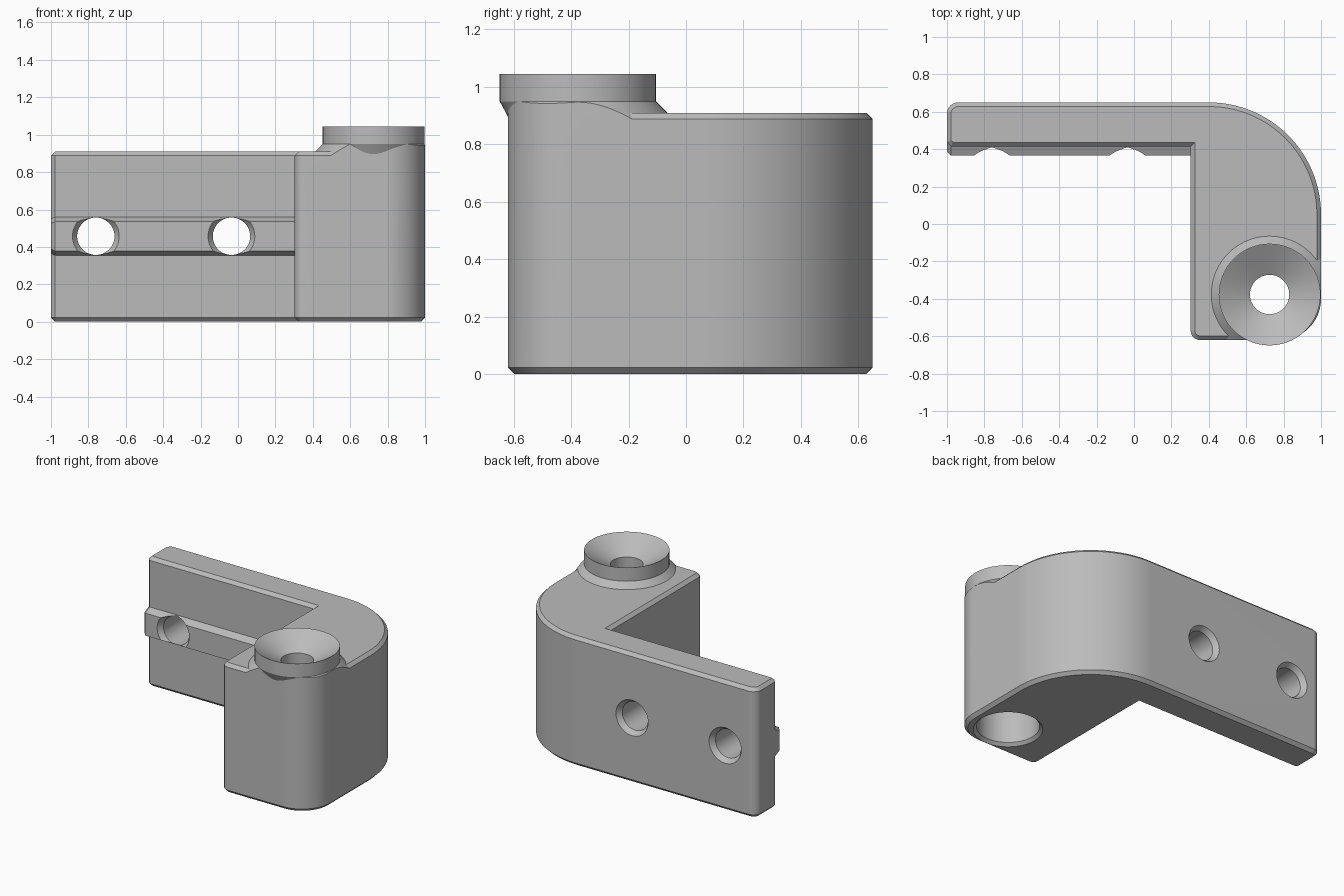
import bpy, bmesh
from math import sin, cos, pi, radians
from mathutils import Vector

cube = bpy.data.objects.get("Cube")
if cube:
    bpy.data.objects.remove(cube, do_unlink=True)

grey = bpy.data.materials.new("light grey")
grey.use_nodes = True
colour = (0.5, 0.5, 0.5, 1)
grey.diffuse_color = colour
grey.node_tree.nodes["Principled BSDF"].inputs["Base Color"].default_value = colour

HEIGHT, CHAMFER = 0.91, 0.022
POST = Vector((0.725, -0.377, 0))


def loft(name, rings, bevel=0):
    """Join equal rings of points into a closed solid, optionally chamfering both end rims."""
    bm = bmesh.new()
    rows = [[bm.verts.new(p) for p in ring] for ring in rings]
    for a, b in zip(rows, rows[1:]):
        for i in range(len(a)):
            j = (i + 1) % len(a)
            bm.faces.new((a[i], a[j], b[j], b[i]))
    caps = [bm.faces.new(rows[0]), bm.faces.new(rows[-1])]
    bmesh.ops.recalc_face_normals(bm, faces=bm.faces)
    if bevel:
        rims = [e for f in caps for e in f.edges]
        bmesh.ops.bevel(bm, geom=rims, offset=bevel, segments=1,
                        affect='EDGES', clamp_overlap=False)
    mesh = bpy.data.meshes.new(name)
    bm.to_mesh(mesh)
    bm.free()
    mesh.materials.append(grey)
    obj = bpy.data.objects.new(name, mesh)
    bpy.context.collection.objects.link(obj)
    return obj


def lathe(name, profile, centre, along_y=False, sides=72):
    """Turn (radius, distance) pairs around z or y."""
    rings = []
    for r, d in profile:
        ring = []
        for i in range(sides):
            u, v = r * cos(2 * pi * i / sides), r * sin(2 * pi * i / sides)
            ring.append(centre + Vector((u, d, v) if along_y else (u, v, d)))
        rings.append(ring)
    return loft(name, rings)


def arc(cx, cy, r, start, steps):
    """Quarter turn, counter-clockwise."""
    angles = [radians(start + 90 * i / steps) for i in range(steps + 1)]
    return [(cx + r * cos(a), cy + r * sin(a)) for a in angles]


def combine(target, tool, operation):
    mod = target.modifiers.new(operation.lower(), 'BOOLEAN')
    mod.operation, mod.solver, mod.object = operation, 'EXACT', tool
    bpy.context.view_layer.objects.active = target
    bpy.ops.object.modifier_apply(modifier=mod.name)
    bpy.data.objects.remove(tool, do_unlink=True)


# L-shaped body with rounded outside corners and chamfered rims
outline = [(-1, 0.437), (-0.978, 0.415), (0.303, 0.415)]
outline += arc(0.353, -0.57, 0.05, 180, 8)
outline += arc(0.78, -0.4, 0.22, 270, 20)
outline += arc(0.4, 0.05, 0.6, 0, 40)
outline += arc(-0.94, 0.59, 0.06, 90, 8)


def prism(name, top, bevel=0):
    return loft(name, [[(x, y, z) for x, y in outline] for z in (0, top)], bevel)


bracket = prism("corner_bracket", HEIGHT, CHAMFER)

# Sloping collar, trimmed to the body outline
collar = lathe("collar", [(0.472, 0.75), (0.272, 0.95)], POST)
combine(collar, prism("collar_trim", 1.2), 'INTERSECT')
combine(bracket, collar, 'UNION')

# Round boss with a tapered underside
boss = lathe("boss", [(0.22, 0.85), (0.245, 0.9), (0.272, 0.95), (0.272, 1.045)], POST)
combine(bracket, boss, 'UNION')

# Locating ridge along the inner wall
mid = 0.457


def ridge_ring(x, shift, trim):
    half = [(0.5, 0.103 - trim), (0.415 + shift, 0.103 - trim), (0.365 + shift, 0.079 - trim)]
    return ([(x, y, mid + h) for y, h in half]
            + [(x, y, mid - h) for y, h in reversed(half)])


ridge = loft("ridge", [ridge_ring(-1, 0.022, 0.01), ridge_ring(-0.978, 0, 0),
                       ridge_ring(0.33, 0, 0)])
combine(bracket, ridge, 'UNION')

# Two screw holes, countersunk on both sides
for x in (-0.76, -0.035):
    hole = lathe("screw_hole", [(0.15, 0.33), (0.1, 0.4), (0.1, 0.615), (0.15, 0.685)],
                 Vector((x, 0, mid)), along_y=True, sides=48)
    combine(bracket, hole, 'DIFFERENCE')

# Funnel, narrow passage and wide lower bore through the post
bore = lathe("post_bore", [(0.25, -0.03), (0.2, 0.02), (0.2, 0.72), (0.105, 0.72),
                           (0.105, 0.945), (0.269, 1.045), (0.351, 1.095)], POST)
combine(bracket, bore, 'DIFFERENCE')

# Smooth curves, crisp edges
bpy.ops.object.select_all(action='DESELECT')
bracket.select_set(True)
bpy.context.view_layer.objects.active = bracket
bpy.ops.object.shade_smooth_by_angle(angle=radians(20))
weighted = bracket.modifiers.new("even_normals", 'WEIGHTED_NORMAL')
weighted.keep_sharp = True
